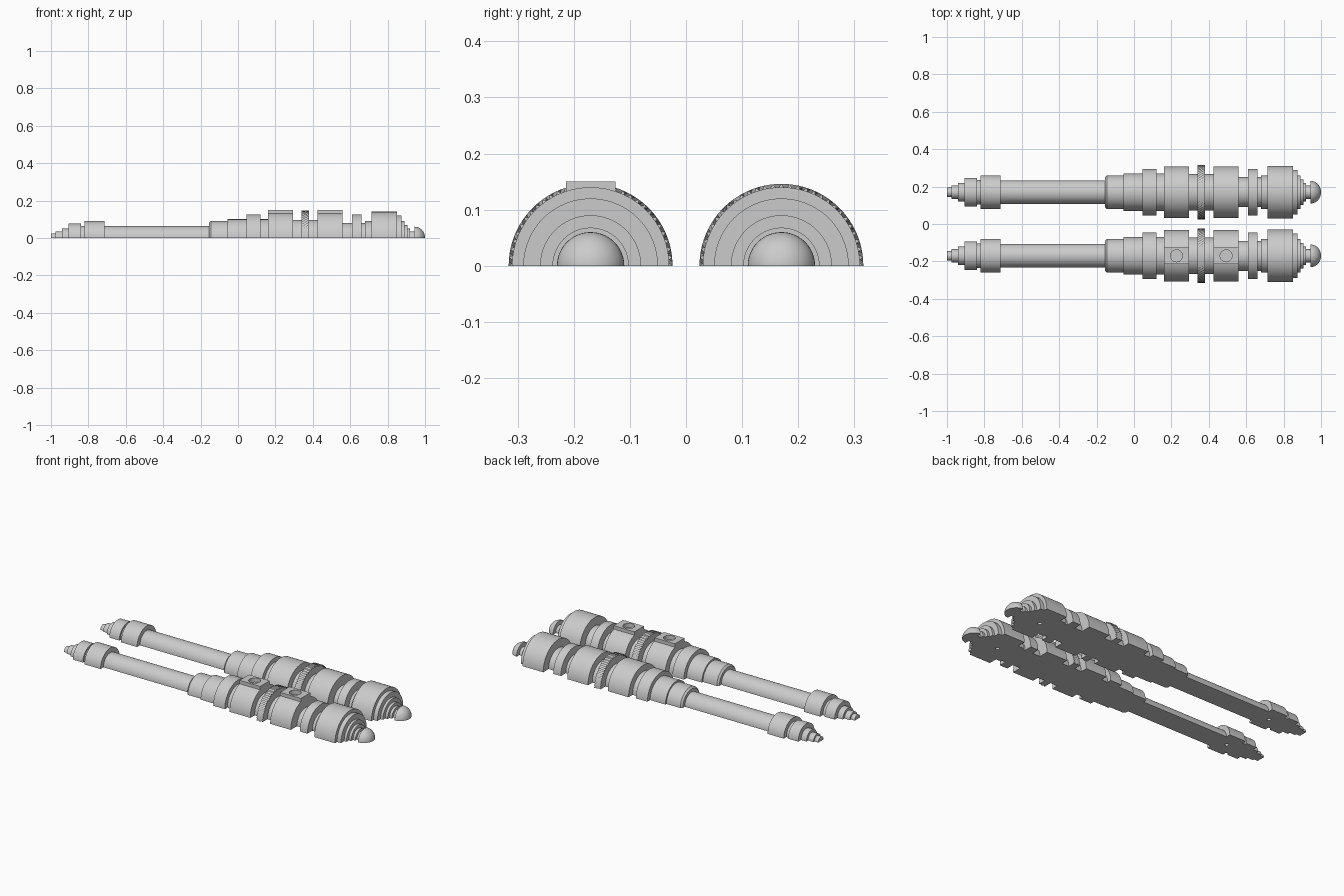
import bpy, bmesh, math
from mathutils import Matrix

cube = bpy.data.objects.get("Cube")
if cube:
    bpy.data.objects.remove(cube)

metal = bpy.data.materials.new("plain grey")
metal.use_nodes = True
GREY = (0.6, 0.6, 0.6, 1)
metal.diffuse_color = GREY
metal.node_tree.nodes["Principled BSDF"].inputs["Base Color"].default_value = GREY

# Steps of the turned handle: (end x, radius), beginning at x = -1
STEPS = [(-.975, .025), (-.94, .035), (-.905, .05), (-.84, .077), (-.82, .065),
         (-.715, .09), (-.155, .063), (-.055, .09), (.045, .10), (.12, .125),
         (.16, .10), (.295, .137), (.425, .097), (.56, .137), (.61, .08),
         (.66, .125), (.68, .08), (.715, .09), (.85, .14), (.875, .12),
         (.89, .09), (.905, .068), (.92, .05), (.945, .035)]
SEGMENTS = 48


def make_object(name, bm):
    bmesh.ops.recalc_face_normals(bm, faces=bm.faces)
    mesh = bpy.data.meshes.new(name)
    bm.to_mesh(mesh)
    bm.free()
    mesh.materials.append(metal)
    obj = bpy.data.objects.new(name, mesh)
    bpy.context.collection.objects.link(obj)
    return obj


def half_turned(name, rows, y, segments):
    """Half solid along x; rows are (x, radius or function of segment index)."""
    bm = bmesh.new()
    grid = []
    for x, r in rows:
        ring = []
        for i in range(segments + 1):
            a = math.pi * i / segments
            rad = r(i) if callable(r) else r
            ring.append(bm.verts.new((x, y + rad * math.cos(a), rad * math.sin(a))))
        grid.append(ring)
    for low, high in zip(grid, grid[1:]):
        for i in range(segments):
            bm.faces.new((low[i], low[i + 1], high[i + 1], high[i]))
    # end caps and the flat underside
    bm.faces.new(grid[0])
    bm.faces.new(grid[-1])
    bm.faces.new([g[0] for g in grid] + [g[-1] for g in reversed(grid)])
    return make_object(name, bm)


def box(name, x0, x1, y0, y1, z0, z1):
    bm = bmesh.new()
    bmesh.ops.create_cube(bm, size=1)
    for v in bm.verts:
        v.co = (x1 if v.co.x > 0 else x0, y1 if v.co.y > 0 else y0,
                z1 if v.co.z > 0 else z0)
    return make_object(name, bm)


def cylinder(name, x, y, z0, z1, r):
    bm = bmesh.new()
    bmesh.ops.create_cone(bm, cap_ends=True, segments=32, radius1=r, radius2=r,
                          depth=z1 - z0,
                          matrix=Matrix.Translation((x, y, (z0 + z1) / 2)))
    return make_object(name, bm)


def combine(target, tools):
    """Apply (operation, tool) booleans and remove the tools."""
    for operation, tool in tools:
        mod = target.modifiers.new(operation, 'BOOLEAN')
        mod.operation, mod.object, mod.solver = operation, tool, 'EXACT'
    graph = bpy.context.evaluated_depsgraph_get()
    target.data = bpy.data.meshes.new_from_object(target.evaluated_get(graph))
    target.modifiers.clear()
    for _, tool in tools:
        bpy.data.objects.remove(tool)


# Stepped profile, with a chamfer at the sleeve and a domed end cap
profile, start = [], -1.0
for end, radius in STEPS:
    if end == -.055:
        profile += [(start, .08), (start + .01, radius), (end, radius)]
    else:
        profile += [(start, radius), (end, radius)]
    start = end
for i in range(11):
    a = math.pi / 2 * i / 10.3
    profile.append((.945 + .055 * math.sin(a), .06 * math.cos(a)))

parts = []
for side, y in (("front", -.17), ("back", .17)):
    body = half_turned(side + "_handle_half", profile, y, SEGMENTS)
    tools = []
    # switch blocks with round recesses, on the front half only
    if side == "front":
        for x in (.2275, .4925):
            tools.append(('UNION', box("switch_block", x - .0675, x + .0675,
                                       y - .044, y + .044, .09, .15)))
            tools.append(('DIFFERENCE', cylinder("recess_cutter", x, y, .125, .2, .032)))
    # alignment pin holes in the flat underside
    for x in (-.77, .78):
        tools.append(('DIFFERENCE', cylinder("pin_hole_cutter", x, y, -.05, .04, .011)))
    combine(body, tools)

    # knurled ring made of alternating ridges
    rows = [(.34 + .01 * j, lambda i, j=j: .146 if (i + j) % 2 == 0 else .136)
            for j in range(5)]
    ring = half_turned(side + "_knurled_ring", rows, y, 60)
    parts += [body, ring]

bpy.ops.object.select_all(action='DESELECT')
for obj in parts:
    if "handle" in obj.name:
        obj.select_set(True)
        bpy.context.view_layer.objects.active = obj
bpy.ops.object.shade_smooth_by_angle(angle=math.radians(30))
